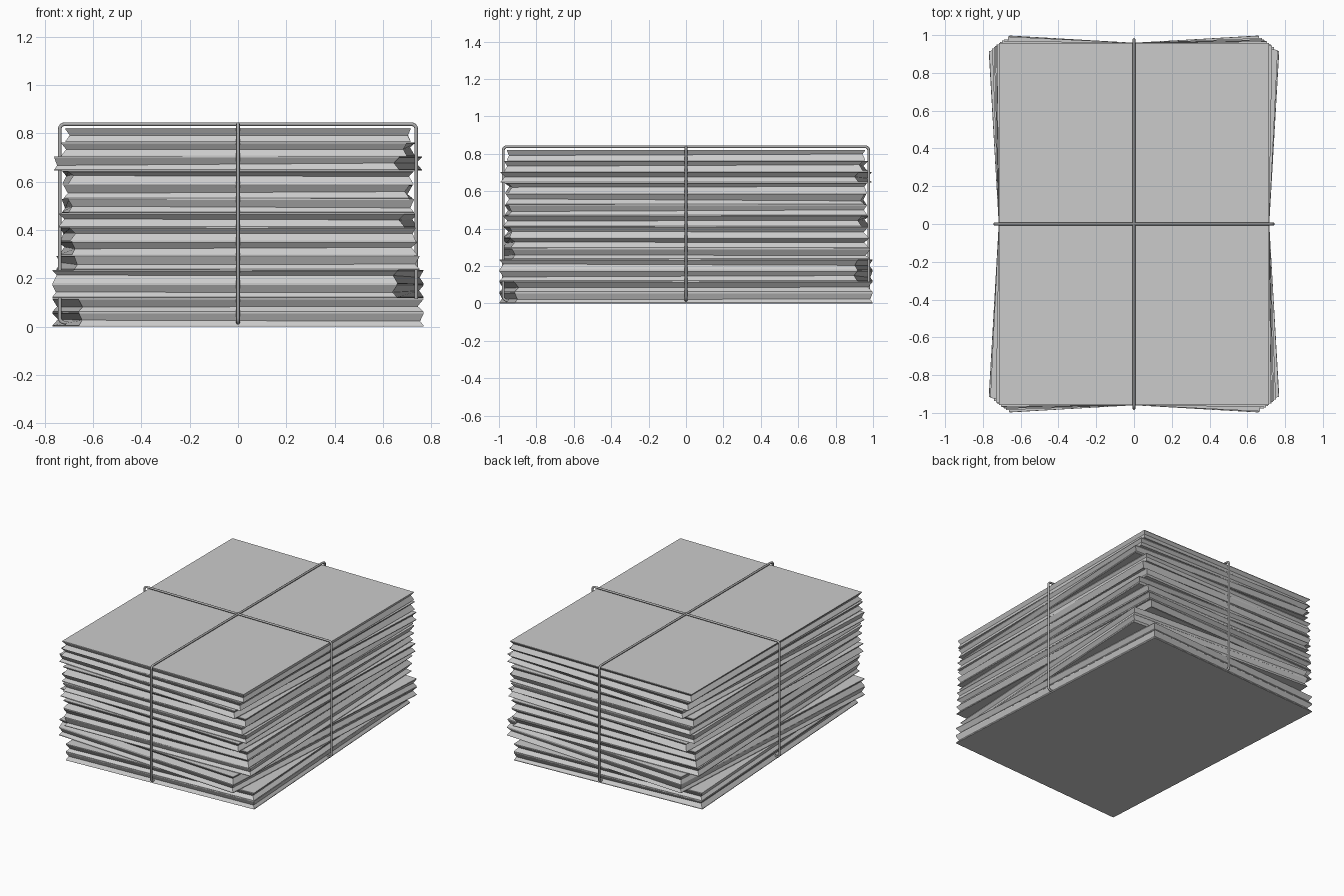
import bpy, bmesh, math, random

if "Cube" in bpy.data.objects:
    bpy.data.objects.remove(bpy.data.objects["Cube"])

random.seed(4)


def material(name, value):
    m = bpy.data.materials.new(name)
    m.diffuse_color = (*value, 1)
    m.use_nodes = True
    m.node_tree.nodes["Principled BSDF"].inputs["Base Color"].default_value = m.diffuse_color
    return m


PAPER = material("paper grey", (0.6, 0.6, 0.6))
STRING = material("string grey", (0.42, 0.42, 0.42))
HX, HY = 0.715, 0.958
TOP = 0.822


def bundle(name, z0, z1, angle, pinch):
    """One folded paper: a slab whose sides pinch in between its two covers."""
    bm = bmesh.new()
    t = z1 - z0
    lip = 0.004
    levels = [(z0, 0), (z0 + lip, 0), (z0 + t * random.uniform(0.4, 0.6), pinch),
              (z1 - lip, 0), (z1, 0)]
    ca, sa = math.cos(math.radians(angle)), math.sin(math.radians(angle))
    rings = []
    for z, inset in levels:
        ring = []
        for sx, sy in ((-1, -1), (1, -1), (1, 1), (-1, 1)):
            k = inset * random.uniform(0.6, 1.3)
            x, y = sx * (HX - k), sy * (HY - k)
            dz = random.uniform(-0.006, 0.006) if inset else 0
            ring.append(bm.verts.new((x * ca - y * sa, x * sa + y * ca, z + dz)))
        rings.append(ring)
    bm.faces.new(rings[0][::-1])
    bm.faces.new(rings[-1])
    for a, b in zip(rings, rings[1:]):
        for i in range(4):
            j = (i + 1) % 4
            bm.faces.new((a[i], a[j], b[j], b[i]))
    me = bpy.data.meshes.new(name)
    bm.to_mesh(me)
    bm.free()
    me.materials.append(PAPER)
    bpy.context.collection.objects.link(bpy.data.objects.new(name, me))


# Stack of papers, each turned slightly
turns = [3.3, 3.2, -3.3, -3.2, 2.2, 1.6, 1.2, -1.6, 0.8, -0.4, 0.7, -2.8, -1.0, 0.0]
step = TOP / len(turns)
for n, turn in enumerate(turns):
    bundle(f"paper_{n + 1:02d}", n * step, (n + 1) * step - 0.001, turn, 0.018)


def string_loop(name, half, top, along_y):
    """Closed string with rounded corners around the stack."""
    bottom, r = 0.016, 0.02
    pts = []
    for cx, cz, start in ((half - r, top - r, 0), (-half + r, top - r, 90),
                          (-half + r, bottom + r, 180), (half - r, bottom + r, 270)):
        for k in range(5):
            a = math.radians(start + k * 22.5)
            h, z = cx + r * math.cos(a), cz + r * math.sin(a)
            pts.append((0, h, z) if along_y else (h, 0, z))
    cu = bpy.data.curves.new(name, 'CURVE')
    cu.dimensions = '3D'
    cu.bevel_depth = 0.0075
    cu.bevel_resolution = 2
    sp = cu.splines.new('POLY')
    sp.points.add(len(pts) - 1)
    for p, co in zip(sp.points, pts):
        p.co = (*co, 1)
    sp.use_cyclic_u = True
    cu.materials.append(STRING)
    bpy.context.collection.objects.link(bpy.data.objects.new(name, cu))


# Two crossing strings
string_loop("string_across", 0.738, 0.838, False)
string_loop("string_lengthwise", 0.977, 0.838, True)
